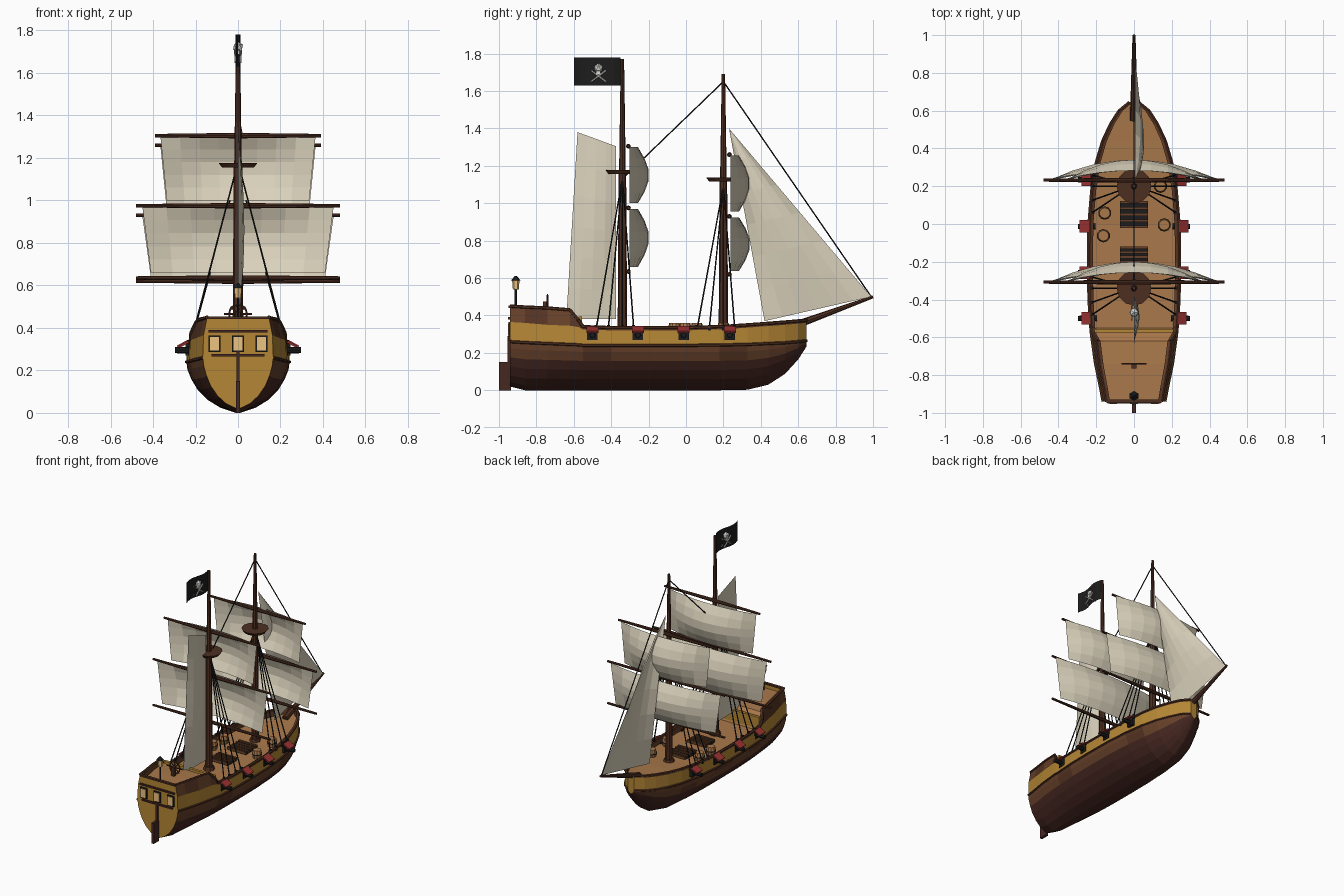
import bpy, bmesh, math, random
from mathutils import Vector

if "Cube" in bpy.data.objects:
    bpy.data.objects.remove(bpy.data.objects["Cube"])
random.seed(4)

def mat(name, *c):
    m = bpy.data.materials.new(name)
    m.diffuse_color = (*c, 1)
    m.use_nodes = True
    m.node_tree.nodes["Principled BSDF"].inputs["Base Color"].default_value = m.diffuse_color
    return m

DARK = mat("dark_wood", .06, .02, .015)
BROWN = mat("brown_wood", .13, .05, .022)
BROWN2 = mat("brown_wood_deep", .09, .033, .016)
OCHRE = mat("ochre_paint", .46, .24, .035)
DECK = mat("deck_wood", .40, .19, .07)
SPAR = mat("spar_wood", .075, .028, .015)
SAIL = mat("sailcloth", .70, .64, .50)
BLACK = mat("black", .012, .012, .013)
RED = mat("red_paint", .32, .03, .03)
GLASS = mat("warm_glass", .85, .55, .22)
BONE = mat("bone", .7, .7, .66)

def make(name, bm, *mats):
    bmesh.ops.recalc_face_normals(bm, faces=bm.faces)
    me = bpy.data.meshes.new(name)
    bm.to_mesh(me)
    bm.free()
    for m in mats:
        me.materials.append(m)
    ob = bpy.data.objects.new(name, me)
    bpy.context.collection.objects.link(ob)
    return ob

def rod(name, a, b, r1, r2, m, n=8):
    a, b = Vector(a), Vector(b)
    bm = bmesh.new()
    bmesh.ops.create_cone(bm, cap_ends=True, segments=n, radius1=r1, radius2=r2, depth=(b - a).length)
    ob = make(name, bm, m)
    ob.rotation_mode = 'QUATERNION'
    ob.rotation_quaternion = (b - a).to_track_quat('Z', 'Y')
    ob.location = (a + b) / 2
    return ob

def box(name, c, s, m, rot=(0, 0, 0)):
    bm = bmesh.new()
    bmesh.ops.create_cube(bm, size=1)
    bmesh.ops.scale(bm, vec=s, verts=bm.verts)
    ob = make(name, bm, m)
    ob.location, ob.rotation_euler = c, rot
    return ob

def sheet(name, f, nu, nv, m):
    """Cloth grid from a function of u, v in 0..1."""
    bm = bmesh.new()
    g = [[bm.verts.new(f(i / nu, j / nv)) for i in range(nu + 1)] for j in range(nv + 1)]
    for j in range(nv):
        for i in range(nu):
            bm.faces.new((g[j][i], g[j][i + 1], g[j + 1][i + 1], g[j + 1][i]))
    bmesh.ops.remove_doubles(bm, verts=bm.verts, dist=1e-5)
    return make(name, bm, m)

# Hull stations: y, half beam, keel z, ochre bottom, ochre top, rail z, deck z
ST = [(-.94, .165, .02, .26, .365, .45, .41), (-.86, .18, 0, .255, .36, .445, .41),
      (-.74, .205, 0, .25, .35, .44, .41), (-.62, .222, 0, .245, .345, .43, .405),
      (-.575, .228, 0, .243, .338, .375, .36), (-.55, .23, 0, .24, .325, .34, .30),
      (-.4, .24, 0, .24, .32, .335, .30), (-.2, .243, 0, .24, .32, .335, .30),
      (0, .24, 0, .24, .32, .335, .30), (.18, .225, 0, .242, .325, .34, .305),
      (.33, .20, .003, .245, .335, .35, .315), (.44, .167, .03, .25, .343, .358, .32),
      (.53, .125, .088, .254, .35, .365, .325), (.6, .08, .165, .26, .356, .371, .33),
      (.645, .025, .235, .265, .36, .375, .335)]
CURVE = [(0, .04), (.1, .34), (.25, .58), (.45, .78), (.65, .9), (.85, .98), (1, 1)]

def half(s):
    y, b, zk, zy, zt, zr, zd = s
    p = [(max(b * w, .006), y, zk + (zy - zk) * f) for f, w in CURVE]
    top = b * .97 if zr < .4 else b * .88
    xi = max(top - .018, .003)
    return p + [(b * .985, y, zt), (top, y, zr), (xi, y, zr), (xi, y, zd)]

bm = bmesh.new()
rings = []
for s in ST:
    h = half(s)
    rings.append([bm.verts.new(p) for p in h] + [bm.verts.new((-x, y, z)) for x, y, z in reversed(h)])
n, k = len(rings[0]), len(CURVE)
for a, b in zip(rings, rings[1:]):
    for i in range(n):
        j = (i + 1) % n
        f = bm.faces.new((a[i], a[j], b[j], b[i]))
        row = min(i, n - 2 - i) if i < n - 1 else 0
        f.material_index = (0 if row < 4 else random.choice((1, 1, 2)) if row < k - 1 else
                            3 if row == k - 1 else random.choice((1, 2)) if row < k + 2 else
                            1 if row == k + 2 else 4)
outer = k + 2
for r in (rings[0], rings[-1]):                      # transom and stem
    f = bm.faces.new(r[:outer] + r[n - outer:])
    f.material_index = 3
make("hull", bm, DARK, BROWN, BROWN2, OCHRE, DECK)

# Wales and rails that follow the hull
for idx, nm, r in ((k - 1, "wale", .008), (k + 1, "rail", .009)):
    for side in (1, -1):
        pts = [(side * half(s)[idx][0], *half(s)[idx][1:]) for s in ST]
        for a, b in zip(pts, pts[1:]):
            rod(nm, a, b, r, r, BROWN2, 6)

# Poop bulkhead, rudder, keel
box("poop_bulkhead", (0, -.565, .345), (.42, .02, .10), OCHRE)
box("rudder", (0, -.968, .075), (.02, .064, .15), DARK)
box("rudder_post", (0, -.945, .16), (.016, .02, .26), DARK)

# Stern windows and trim
for x in (-.11, 0, .11):
    box("window_frame", (x, -.942, .325), (.056, .012, .078), BLACK)
    box("window_pane", (x, -.947, .325), (.042, .012, .062), GLASS)
box("stern_trim_upper", (0, -.944, .385), (.28, .014, .012), DARK)
box("stern_trim_lower", (0, -.944, .272), (.25, .014, .012), DARK)
box("stern_rail", (0, -.938, .447), (.29, .02, .012), SPAR)

# Gun ports, both sides
for y in (-.5, -.257, -.013, .235):
    bx = .225 if y > .2 or y < -.4 else .235
    for s in (1, -1):
        box("gun_port", (s * bx, y, .298), (.022, .056, .056), BLACK)
        rod("cannon", (s * (bx - .03), y, .295), (s * .297, y, .295), .017, .014, BLACK)
        box("port_lid", (s * (bx + .026), y, .325), (.056, .066, .01), RED, (0, s * .5, 0))

# Masts, tops, yards, square sails, shrouds
def square_sail(y, zb, zt, wb, wt):
    def f(u, v):
        a = 2 * u - 1
        bulge = (1 - a * a) * (.045 + .06 * math.sin(math.pi * v))
        return (a * (wb + (wt - wb) * v), y + bulge, zb + (zt - zb) * v)
    sheet("square_sail", f, 8, 5, SAIL)

for nm, y, top, nest, dz in (("main", -.34, 1.77, 1.165, 0), ("fore", .2, 1.69, 1.125, -.045)):
    rod(nm + "_mast_lower", (0, y, .28), (0, y, nest), .026, .02, SPAR)
    rod(nm + "_mast_upper", (0, y, nest), (0, y, top), .018, .009, SPAR)
    rod(nm + "_mast_top", (0, y, nest - .01), (0, y, nest + .012), .075, .092, SPAR, 12)
    rod(nm + "_mast_collar", (0, y, .3), (0, y, .325), .04, .034, BROWN2)
    for z, w in ((1.305, .39), (.975, .48), (.635, .48)):
        z += dz if z > .7 else -.015 * (nm == "fore")
        for s in (1, -1):
            rod(nm + "_yard", (0, y + .032, z), (s * w, y + .032, z), .013, .008, SPAR)
    square_sail(y + .038, 1.0 + dz, 1.30 + dz, .335, .365)
    square_sail(y + .038, .66 + dz / 2, .97 + dz, .41, .45)
    for s in (1, -1):
        for dy in (-.14, -.075, .0, .06):
            rod("shroud", (s * .222, y + dy, .33), (s * .012, y, nest - .03), .0045, .0035, BLACK, 5)
            box("deadeye", (s * .222, y + dy, .335), (.016, .016, .03), BLACK)

# Bowsprit and stays
rod("bowsprit", (0, .55, .335), (0, 1.0, .5), .022, .008, SPAR)
rod("fore_stay", (0, .2, 1.65), (0, .99, .5), .004, .004, BLACK, 5)
rod("main_stay", (0, .2, 1.65), (0, -.34, 1.13), .004, .004, BLACK, 5)

# Jib and spanker
def jib(u, v):
    head, tack, clew = Vector((0, .23, 1.4)), Vector((0, .99, .5)), Vector((0, .42, .37))
    p = head.lerp(clew.lerp(tack, u), 1 - v)
    p.x = .05 * math.sin(math.pi * u) ** .7 * math.sin(math.pi * (1 - v) ** .8) + .004
    return p
sheet("jib", jib, 6, 6, SAIL)

def spanker(u, v):
    lo = Vector((0, -.64, .38)).lerp(Vector((0, -.375, .38)), u)
    hi = Vector((0, -.58, 1.38)).lerp(Vector((0, -.375, 1.305)), u)
    p = lo.lerp(hi, v)
    p.x = .03 * math.sin(math.pi * u) * math.sin(math.pi * v)
    return p
sheet("spanker", spanker, 4, 6, SAIL)

# Flag with emblem
sheet("flag", lambda u, v: (.012 * math.sin(u * 6.3), -.35 - .25 * u, 1.63 + .15 * v), 8, 2, BLACK)
bm = bmesh.new()
bmesh.ops.create_icosphere(bm, subdivisions=1, radius=.026)
make("emblem_skull", bm, BONE).location = (0, -.468, 1.722)
box("emblem_jaw", (0, -.468, 1.697), (.036, .024, .02), BONE)
for s in (1, -1):
    for x in (.012, -.012):
        rod("emblem_bone", (x, -.468 - .04 * s, 1.65), (x, -.468 + .04 * s, 1.71), .005, .005, BONE, 6)

# Deck hatches
for y, d in ((.05, .13), (-.175, .10)):
    box("hatch_base", (0, y, .305), (.15, d, .02), BLACK)
    for i in range(5):
        box("hatch_slat", (0, y + d * (i / 4 - .5), .315), (.15, .014, .018), BROWN)

# Barrels
for x, y in ((-.155, .058), (-.162, -.062), (.16, -.005), (.14, .2)):
    rod("barrel_lower", (x, y, .30), (x, y, .33), .028, .034, DECK, 10)
    rod("barrel_upper", (x, y, .33), (x, y, .36), .034, .028, DECK, 10)
    rod("barrel_hoop", (x, y, .327), (x, y, .333), .0355, .0355, BLACK, 10)

# Helm
box("helm_post", (0, -.755, .44), (.025, .02, .07), SPAR)
bpy.ops.mesh.primitive_torus_add(major_radius=.042, minor_radius=.005, major_segments=12, minor_segments=5,
                                 location=(0, -.74, .465), rotation=(math.pi / 2, 0, 0))
wheel = bpy.context.object
wheel.name = "helm_wheel"
wheel.data.materials.append(SPAR)
for i in range(4):
    a = i * math.pi / 4
    d = Vector((math.cos(a), 0, math.sin(a))) * (.065 if i == 0 else .05)
    c = Vector((0, -.74, .465))
    rod("helm_spoke", c - d, c + d, .004, .004, SPAR, 5)

# Stern lantern
rod("lantern_post", (0, -.91, .40), (0, -.91, .54), .006, .006, BLACK, 6)
rod("lantern_glass", (0, -.91, .54), (0, -.91, .59), .016, .02, GLASS, 6)
rod("lantern_cap", (0, -.91, .588), (0, -.91, .612), .026, .004, BLACK, 6)
